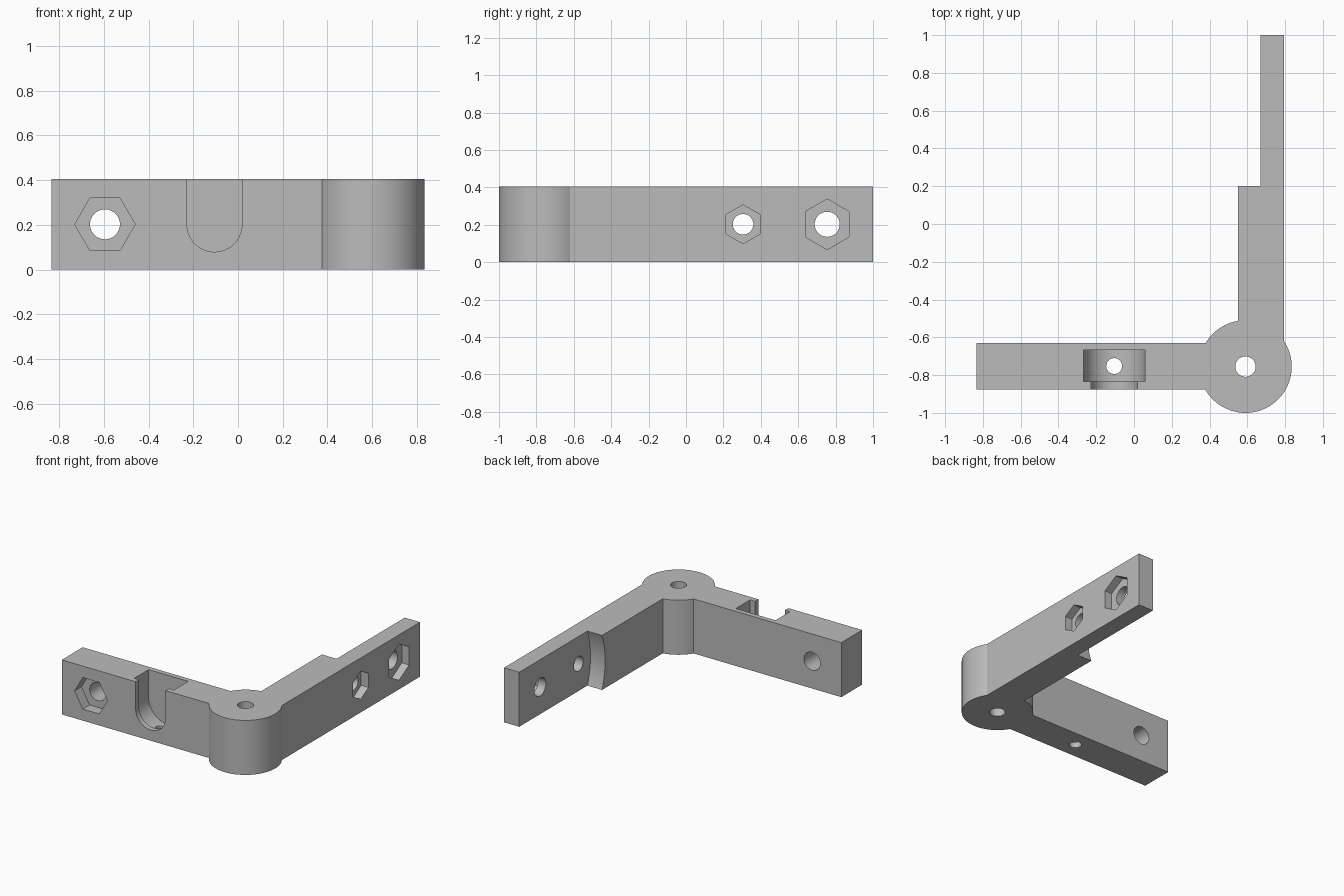
import bpy, bmesh, math

if "Cube" in bpy.data.objects:
    bpy.data.objects.remove(bpy.data.objects["Cube"])

H = 0.405          # height of the bracket
MID = H / 2        # height of the bolt axes

grey = bpy.data.materials.new("plain grey")
grey.diffuse_color = (0.5, 0.5, 0.5, 1)
grey.use_nodes = True
grey.node_tree.nodes["Principled BSDF"].inputs["Base Color"].default_value = grey.diffuse_color


def prism(name, pts, axis, lo, hi):
    """Extrude a 2D profile along x, y or z."""
    place = {"x": lambda u, v, d: (d, u, v),
             "y": lambda u, v, d: (u, d, v),
             "z": lambda u, v, d: (u, v, d)}[axis]
    bm = bmesh.new()
    a = [bm.verts.new(place(u, v, lo)) for u, v in pts]
    b = [bm.verts.new(place(u, v, hi)) for u, v in pts]
    bm.faces.new(a)
    bm.faces.new(b)
    n = len(pts)
    for i in range(n):
        j = (i + 1) % n
        bm.faces.new((a[i], a[j], b[j], b[i]))
    bmesh.ops.recalc_face_normals(bm, faces=bm.faces)
    me = bpy.data.meshes.new(name)
    bm.to_mesh(me)
    bm.free()
    me.materials.append(grey)
    ob = bpy.data.objects.new(name, me)
    bpy.context.collection.objects.link(ob)
    return ob


def arc(cu, cv, r, a0, a1, n):
    return [(cu + r * math.cos(math.radians(a0 + (a1 - a0) * i / n)),
             cv + r * math.sin(math.radians(a0 + (a1 - a0) * i / n))) for i in range(n + 1)]


def circle(cu, cv, r, n=64, start=0):
    return arc(cu, cv, r, start, start + 360, n)[:-1]


def rect(u0, v0, u1, v1):
    return [(u0, v0), (u1, v0), (u1, v1), (u0, v1)]


def combine(body, other, op):
    m = body.modifiers.new("join", "BOOLEAN")
    m.object, m.operation, m.solver = other, op, "EXACT"
    bpy.context.view_layer.objects.active = body
    bpy.ops.object.modifier_apply(modifier=m.name)
    bpy.data.objects.remove(other)


# hinge barrel, front arm and side arm
body = prism("corner_bracket", circle(0.59, -0.755, 0.245, 96), "z", 0, H)
combine(body, prism("front_arm", rect(-0.835, -0.875, 0.59, -0.63), "z", 0, H), "UNION")
combine(body, prism("side_plate", rect(0.67, -0.755, 0.795, 1.0), "z", 0, H), "UNION")

# thick half of the side arm, ending in a concave arc round the outer bolt
r = math.hypot(0.555, MID)
half = math.degrees(math.asin(MID / r))
pad = [(-0.755, H), (-0.755, 0)] + arc(0.755, MID, r, 180 + half, 180 - half, 24)
combine(body, prism("side_arm_pad", pad, "x", 0.55, 0.70), "UNION")


def nut_hole(axis, c, hex_r, hole_r, start, pocket, through):
    """Bolt hole with a hexagonal nut pocket."""
    combine(body, prism("hole", circle(c, MID, hole_r, 48), axis, *through), "DIFFERENCE")
    combine(body, prism("nut", circle(c, MID, hex_r, 6, start), axis, *pocket), "DIFFERENCE")


nut_hole("y", -0.595, 0.135, 0.067, 0, (-0.95, -0.795), (-0.96, -0.55))
nut_hole("x", 0.305, 0.104, 0.055, 30, (0.735, 0.9), (0.6, 0.91))
nut_hole("x", 0.755, 0.135, 0.067, 30, (0.735, 0.9), (0.6, 0.91))

# stepped U-shaped slot, open at the top
for rad, y0, y1 in ((0.123, -0.95, -0.75), (0.163, -0.835, -0.667)):
    u = arc(-0.105, MID, rad, 180, 360, 32) + [(-0.105 + rad, 0.6), (-0.105 - rad, 0.6)]
    combine(body, prism("slot", u, "y", y0, y1), "DIFFERENCE")

# vertical holes: hinge pin and slot drain
for x, y, rad in ((0.59, -0.755, 0.054), (-0.105, -0.752, 0.042)):
    combine(body, prism("pin_hole", circle(x, y, rad, 48), "z", -0.2, 0.7), "DIFFERENCE")

bpy.ops.object.select_all(action="DESELECT")
body.select_set(True)
bpy.context.view_layer.objects.active = body
bpy.ops.object.shade_smooth_by_angle(angle=math.radians(25))
